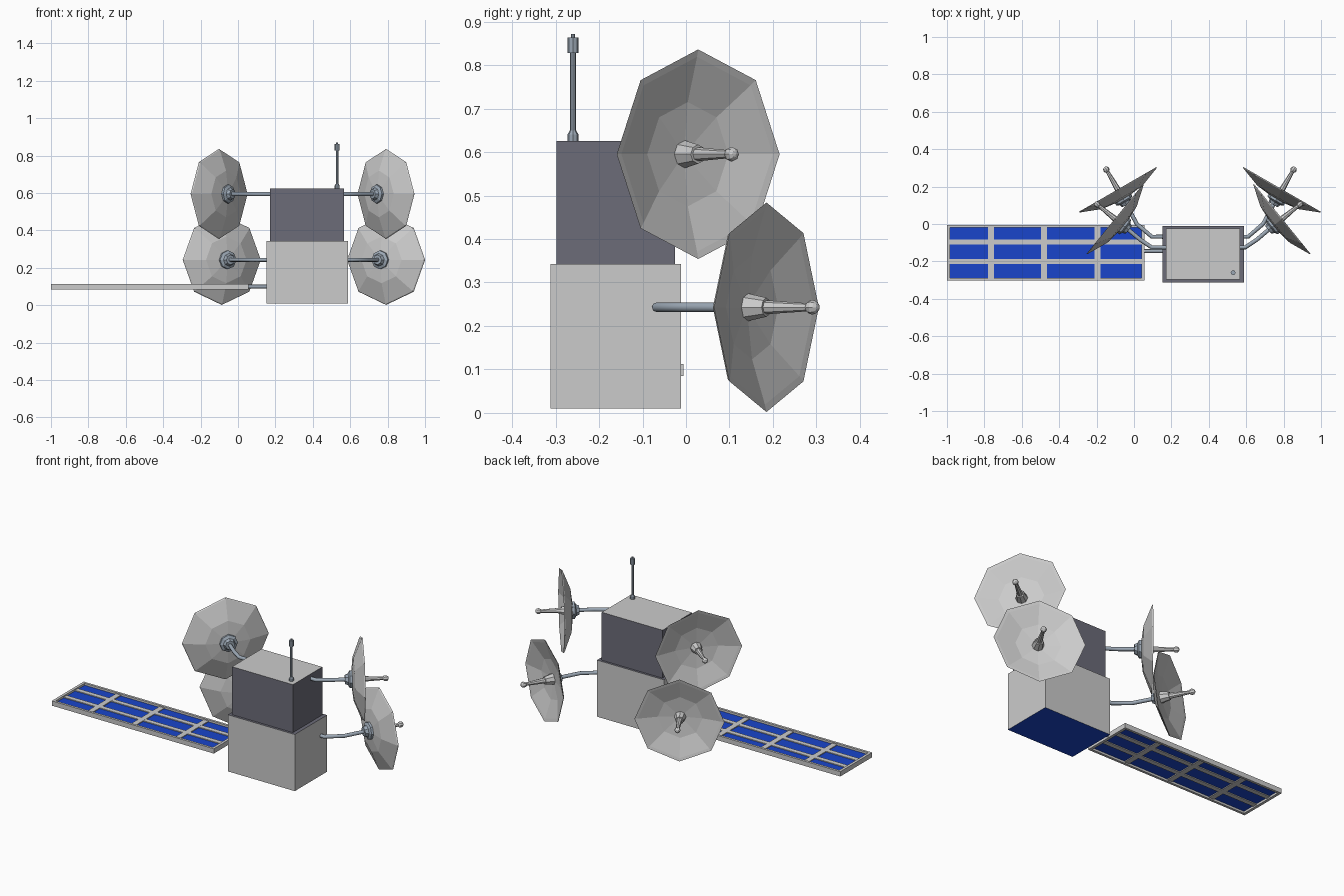
import bpy, bmesh, math
from mathutils import Vector, Matrix

if "Cube" in bpy.data.objects:
    bpy.data.objects.remove(bpy.data.objects["Cube"])


def material(name, col):
    m = bpy.data.materials.new(name)
    m.diffuse_color = (*col, 1)
    m.use_nodes = True
    m.node_tree.nodes["Principled BSDF"].inputs["Base Color"].default_value = m.diffuse_color
    return m


GREY = material("light_grey", (0.62, 0.62, 0.62))
DARK = material("dark_grey", (0.15, 0.15, 0.19))
STEEL = material("steel", (0.33, 0.39, 0.46))
BLUE = material("cell_blue", (0.01, 0.06, 0.6))


def finish(name, bm, mats):
    me = bpy.data.meshes.new(name)
    bmesh.ops.recalc_face_normals(bm, faces=bm.faces[:])
    bm.to_mesh(me)
    bm.free()
    for m in mats:
        me.materials.append(m)
    ob = bpy.data.objects.new(name, me)
    bpy.context.collection.objects.link(ob)
    return ob


def add_box(bm, lo, hi):
    lo, hi = Vector(lo), Vector(hi)
    mat = Matrix.Translation((lo + hi) / 2) @ Matrix.Diagonal((*(hi - lo), 1))
    bmesh.ops.create_cube(bm, size=1, matrix=mat)


def boxes(name, spans, mats):
    bm = bmesh.new()
    for lo, hi in spans:
        add_box(bm, lo, hi)
    return finish(name, bm, mats)


def lathe(name, profile, loc, axis, mats, n=8):
    """Revolve (radius, distance) points around an axis, one vertex row up."""
    w = Vector(axis).normalized()
    u = Vector((0, 0, 1)) if abs(w.z) < 0.9 else Vector((1, 0, 0))
    v = w.cross(u)
    bm = bmesh.new()
    rings = []
    for r, d in profile:
        rings.append([bm.verts.new(Vector(loc) + w * d + r * (
            u * math.cos(math.tau * i / n) + v * math.sin(math.tau * i / n)))
            for i in range(n)])
    for a, b in zip(rings, rings[1:]):
        for i in range(n):
            j = (i + 1) % n
            bm.faces.new((a[i], a[j], b[j], b[i]))
    bmesh.ops.remove_doubles(bm, verts=bm.verts[:], dist=1e-5)
    return finish(name, bm, mats)


def tube(name, pts, radius, mat):
    cu = bpy.data.curves.new(name, 'CURVE')
    cu.dimensions = '3D'
    cu.bevel_depth = radius
    cu.bevel_resolution = 2
    cu.use_fill_caps = True
    s = cu.splines.new('POLY')
    s.points.add(len(pts) - 1)
    for p, co in zip(s.points, pts):
        p.co = (*co, 1)
    cu.materials.append(mat)
    ob = bpy.data.objects.new(name, cu)
    bpy.context.collection.objects.link(ob)


# Two stacked body blocks: special colours on top and bottom faces
lower = boxes("lower_body", [((0.152, -0.312, 0.01), (0.588, -0.012, 0.343))], [GREY, DARK, BLUE])
upper = boxes("upper_body", [((0.17, -0.298, 0.34), (0.566, -0.025, 0.625))], [DARK, GREY])
for ob in (lower, upper):
    for f in ob.data.polygons:
        if f.normal.z > 0.5:
            f.material_index = 1
        elif f.normal.z < -0.5 and ob is lower:
            f.material_index = 2

# Rod antenna on the roof
lathe("rod_antenna", [(0, 0.62), (0.013, 0.62), (0.013, 0.64), (0.007, 0.65), (0.007, 0.828),
                      (0.013, 0.828), (0.013, 0.863), (0.005, 0.863), (0.005, 0.871), (0, 0.871)],
      (0.53, -0.26, 0), (0, 0, 1), [STEEL])

# Solar panel: raised rim, thinner bars, blue cell sheet, hinge rod
X0, X1, Y0, Y1 = -1.0, 0.055, -0.303, -0.006
boxes("panel_frame", [
    ((X0, Y0, 0.085), (X1, Y0 + 0.014, 0.113)),
    ((X0, Y1 - 0.014, 0.085), (X1, Y1, 0.113)),
    ((X0, Y0 + 0.014, 0.085), (X0 + 0.016, Y1 - 0.014, 0.113)),
    ((X1 - 0.016, Y0 + 0.014, 0.085), (X1, Y1 - 0.014, 0.113))], [GREY])
bars = [((x - 0.016, Y0 + 0.01, 0.092), (x + 0.016, Y1 - 0.01, 0.106)) for x in (-0.765, -0.482, -0.194)]
bars += [((X0 + 0.01, y - 0.014, 0.0922), (X1 - 0.01, y + 0.014, 0.1058)) for y in (-0.096, -0.201)]
boxes("panel_bars", bars, [GREY])
boxes("solar_cells", [((X0 + 0.01, Y0 + 0.01, 0.097), (X1 - 0.01, Y1 - 0.01, 0.101))], [BLUE])
tube("panel_hinge", [(0.045, -0.145, 0.1), (0.17, -0.145, 0.1)], 0.01, STEEL)

# Octagonal dishes with feed, hub and bent arm, one pair per level
DISH = [(0, -0.052), (0.12, -0.038), (0.224, -0.004), (0.241, 0), (0.236, -0.006), (0.125, -0.049), (0, -0.064)]
FEED = [(0, -0.055), (0.033, -0.055), (0.022, 0.0), (0.016, 0.0), (0.009, 0.115), (0, 0.115)]
HUB = [(0, -0.056), (0.05, -0.056), (0.05, -0.07), (0.034, -0.078), (0.026, -0.095), (0, -0.095)]
BALL = [(0.017 * math.sin(math.pi * k / 6), 0.122 - 0.017 * math.cos(math.pi * k / 6)) for k in range(7)]

levels = [
    ("lower", (0.792, 0.185), 60, 0.243, 0.3525, [(0.54, -0.068), (0.61, -0.068), (0.69, 0.0)]),
    ("upper", (0.792, 0.028), 39, 0.595, 0.345, [(0.50, -0.125), (0.595, -0.125), (0.655, -0.085)]),
]
for level, (cx, cy), ang, z, mid, path in levels:
    for side, s in (("right", 1), ("left", -1)):
        tag = f"{level}_{side}"

        def mx(x):
            return x if s > 0 else 2 * mid - x

        a = math.radians(ang)
        n = Vector((s * math.cos(a), math.sin(a), 0))
        c = Vector((mx(cx), cy, z))
        lathe("dish_" + tag, DISH, c, n, [GREY])
        lathe("feed_" + tag, FEED, c, n, [GREY])
        lathe("feed_ball_" + tag, BALL, c, n, [GREY])
        lathe("hub_" + tag, HUB, c, n, [STEEL])
        pts = [(mx(x), y, z) for x, y in path] + [tuple(c - n * 0.085)]
        tube("arm_" + tag, pts, 0.011, STEEL)
